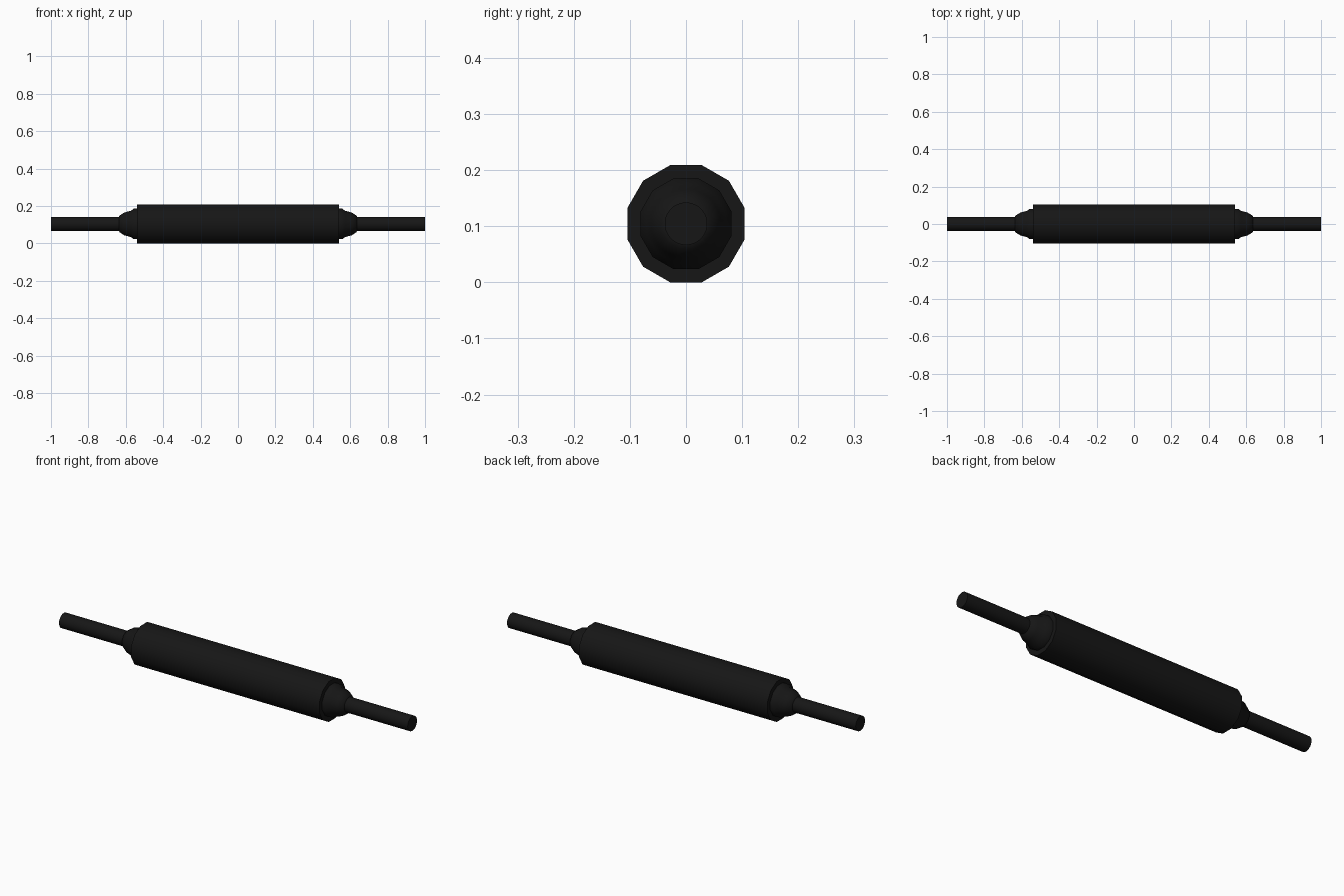
import bpy, bmesh, math

if "Cube" in bpy.data.objects:
    bpy.data.objects.remove(bpy.data.objects["Cube"])

CZ = 0.1045  # height of the long axis

mat = bpy.data.materials.new("black")
mat.diffuse_color = (0.008, 0.008, 0.008, 1)
mat.use_nodes = True
mat.node_tree.nodes["Principled BSDF"].inputs["Base Color"].default_value = mat.diffuse_color


def lathe(name, profile, sides, angle=35):
    """Turn an (x, radius) profile around the long axis; both ends are closed."""
    bm = bmesh.new()
    rings = []
    for x, r in profile:
        rings.append([bm.verts.new((x,
                                    r * math.cos(2 * math.pi * (i + 0.5) / sides),
                                    CZ + r * math.sin(2 * math.pi * (i + 0.5) / sides)))
                      for i in range(sides)])
    for a, b in zip(rings, rings[1:]):
        for i in range(sides):
            j = (i + 1) % sides
            bm.faces.new((a[i], a[j], b[j], b[i]))
    bm.faces.new(rings[0])
    bm.faces.new(rings[-1])
    bmesh.ops.recalc_face_normals(bm, faces=bm.faces)
    mesh = bpy.data.meshes.new(name)
    bm.to_mesh(mesh)
    bm.free()
    mesh.materials.append(mat)
    ob = bpy.data.objects.new(name, mesh)
    bpy.context.collection.objects.link(ob)
    bpy.ops.object.select_all(action='DESELECT')
    ob.select_set(True)
    bpy.context.view_layer.objects.active = ob
    bpy.ops.object.shade_smooth_by_angle(angle=math.radians(angle))
    return ob


# twelve-sided main cylinder
lathe("body", [(-0.54, 0.1082), (0.54, 0.1082)], 12)

# stepped collar and round handle at each end
collar = [(0.53, 0.084), (0.558, 0.084), (0.572, 0.073), (0.608, 0.063),
          (0.634, 0.046), (0.638, 0.034)]
handle = [(0.60, 0.038), (1.0, 0.038)]
for side, s in (("left", -1), ("right", 1)):
    lathe(side + "_collar", [(s * x, r) for x, r in collar], 12, 50)
    lathe(side + "_handle", [(s * x, r) for x, r in handle], 32)
